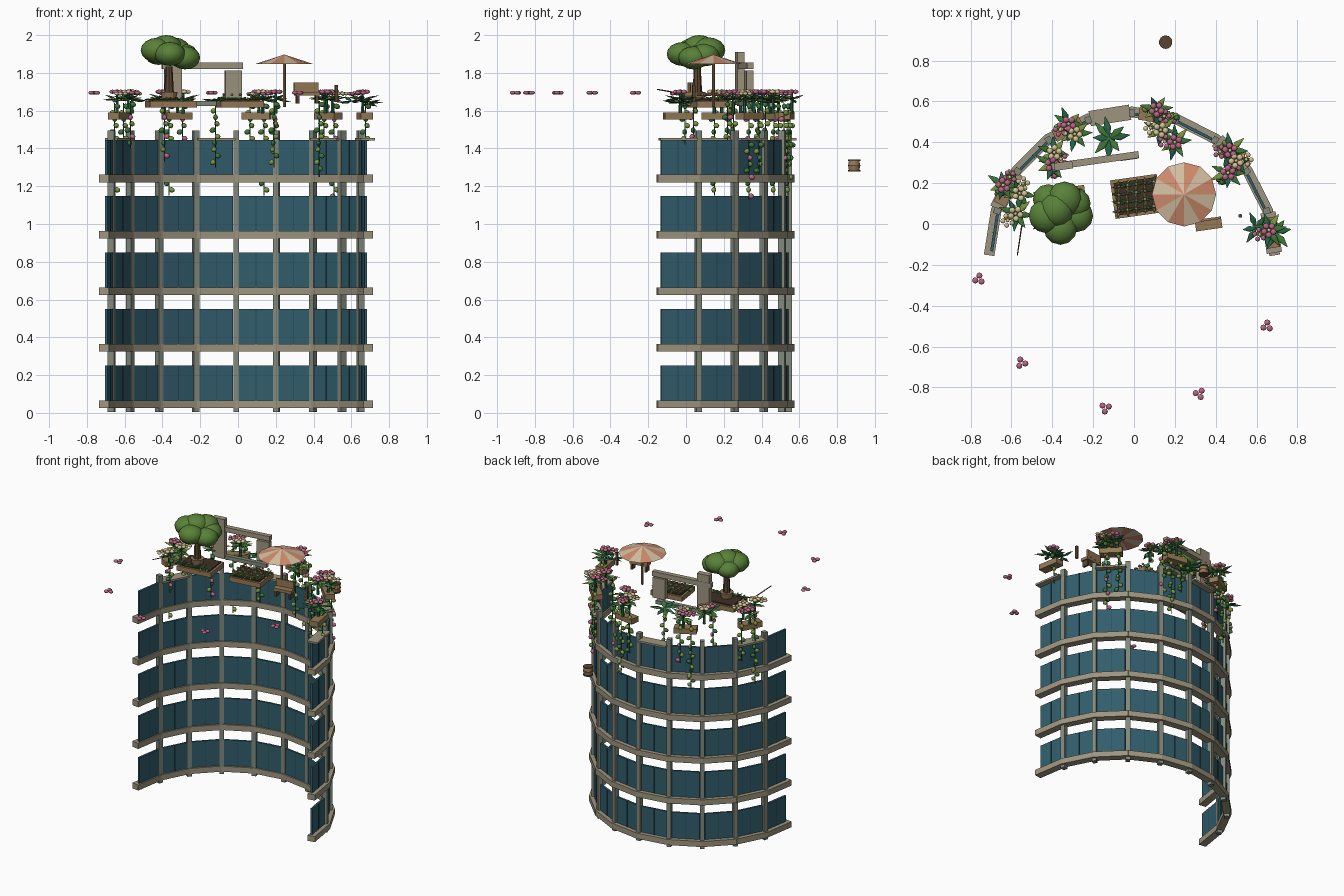
import bpy, bmesh, math, random
from mathutils import Matrix, Vector, Euler

if "Cube" in bpy.data.objects:
    bpy.data.objects.remove(bpy.data.objects["Cube"])
random.seed(4)
CX, CY, R = -0.01, -0.15, 0.69
parts = {}

COL = dict(stone=(.34, .30, .21, 1), metal=(.22, .25, .20, 1), glass=(.03, .11, .15, 1), frame=(.02, .06, .08, 1),
           wood=(.30, .19, .09, 1), dark=(.10, .06, .03, 1), leaf=(.05, .18, .04, 1), lime=(.20, .32, .05, 1),
           deep=(.02, .13, .06, 1), pink=(.50, .13, .24, 1), cream=(.68, .55, .30, 1), coral=(.62, .26, .15, 1),
           tan=(.66, .52, .36, 1), canopy=(.10, .22, .04, 1), soil=(.05, .03, .02, 1))
MAT = {}
for k, c in COL.items():
    MAT[k] = bpy.data.materials.new(k)
    MAT[k].diffuse_color = c


def bm_of(name, mat):
    return parts.setdefault(name, (bmesh.new(), mat))[0]


def xf(loc, rot=(0, 0, 0), scl=(1, 1, 1)):
    return Matrix.LocRotScale(Vector(loc), Euler(rot), Vector(scl))


def box(name, mat, loc, size, rz=0, rx=0):
    bmesh.ops.create_cube(bm_of(name, mat), size=1, matrix=xf(loc, (rx, 0, rz), size))


def ball(name, mat, loc, size, rot=(0, 0, 0), u=8, v=5):
    bmesh.ops.create_uvsphere(bm_of(name, mat), u_segments=u, v_segments=v, radius=1, matrix=xf(loc, rot, size))


def cone(name, mat, loc, r1, r2, h, n=12, rot=(0, 0, 0)):
    bmesh.ops.create_cone(bm_of(name, mat), cap_ends=True, segments=n, radius1=r1, radius2=r2, depth=h,
                          matrix=xf(loc, rot))


def polar(deg, r=R):
    a = math.radians(deg)
    return CX + r * math.cos(a), CY + r * math.sin(a)


def bay(name, mat, deg, z0, z1, length, depth, r=R, off=0):
    x, y = polar(deg, r)
    a = math.radians(deg)
    x, y = x - off * math.sin(a), y + off * math.cos(a)
    box(name, mat, (x, y, (z0 + z1) / 2), (length, depth, z1 - z0), a - math.pi / 2)


# curved facade: ten bays, five storeys, nine columns
for i in range(10):
    deg = 9 + 18 * i
    for f in range(5):
        z = .025 + .299 * f
        bay("floor_bands", "stone", deg, z, z + .04, .225, .052)
        bay("window_glass", "glass", deg, z + .04, z + .225, .182, .014, .681)
        bay("window_mullions", "frame", deg, z + .04, z + .225, .004, .02, .681)
for i in range(9):
    bay("columns", "metal", 18 + 18 * i, 0.005, 1.495, .03, .034, .693)

# thin sills and planter boxes on alternate bays
for deg in (153, 99, 45, 9):
    bay("roof_sills", "stone", deg, 1.442, 1.455, .2, .075)
PLANT = (153, 117, 81, 45, 9)
for deg in PLANT:
    bay("ledge_planters", "wood", deg, 1.552, 1.59, .15, .065)


def leaf(x, y, z, ang, ln, w, tilt, mat):
    # leaf pointing outward from its root
    d = Vector((math.cos(ang) * math.cos(tilt), math.sin(ang) * math.cos(tilt), math.sin(tilt))) * ln / 2
    bmesh.ops.create_cone(bm_of("leaves_" + mat, mat), cap_ends=False, segments=6, radius1=1, radius2=.1, depth=1,
                          matrix=xf((x + d.x * 1.5, y + d.y * 1.5, z + d.z * 1.5), (0, math.pi / 2 - tilt, ang),
                                    (.006, w / 2, ln / 2)))
    bmesh.ops.create_cone(bm_of("leaves_" + mat, mat), cap_ends=False, segments=6, radius1=.1, radius2=1, depth=1,
                          matrix=xf((x + d.x * .5, y + d.y * .5, z + d.z * .5), (0, math.pi / 2 - tilt, ang),
                                    (.006, w / 2, ln / 2)))


def blossom(x, y, z, mat, s=.016):
    for k in range(5):
        a = k * 1.2566 + x * 9
        ball("blossoms_" + mat, mat, (x + .024 * math.cos(a), y + .024 * math.sin(a), z), (s, s, s * .7))
    ball("blossoms_cream", "cream", (x, y, z + .005), (.01, .01, .009), u=6, v=4)


def rosette(x, y, z, n=8, ln=.1, mats=("leaf", "lime", "deep")):
    for k in range(n):
        leaf(x, y, z, k * 2 * math.pi / n + random.uniform(-.2, .2), ln * random.uniform(.8, 1.1), ln * .38,
             random.uniform(-.25, .35), mats[k % len(mats)])


# flowering shrubs along the roof edge
for x, y, m in [(-.32, .49, "pink"), (-.29, .44, "cream"), (-.40, .29, "pink"), (-.39, .35, "cream"),
                (-.64, .19, "pink"), (-.56, .15, "cream"), (-.58, .05, "cream"), (.11, .56, "pink"),
                (.13, .46, "cream"), (.20, .40, "pink"), (.47, .36, "pink"), (.46, .25, "pink"),
                (.50, .31, "cream"), (.66, -.03, "pink")]:
    rosette(x, y, 1.66, 7, .085)
    blossom(x, y, 1.70, m)
    b = random.uniform(0, 6)
    blossom(x + .05 * math.cos(b), y + .05 * math.sin(b), 1.69, m, .013)
    cone("shrub_stems", "deep", (x, y, 1.64), .01, .006, .11, 6)
rosette(-.12, .42, 1.65, 8, .10, ("deep", "leaf"))
rosette(.60, -.02, 1.65, 6, .08, ("deep",))
rosette(.69, -.04, 1.64, 6, .09, ("deep", "leaf"))


# trailing vines
def vine(x, y, z0, z1, flowers=False):
    n = int((z0 - z1) / .034)
    cone("vine_stems", "deep", (x, y, (z0 + z1) / 2), .003, .003, z0 - z1, 5)
    for k in range(n):
        a = k * 2.4
        p = (x + .014 * math.cos(a), y + .014 * math.sin(a), z0 - .034 * (k + .5))
        m = "pink" if flowers and k % 3 == 2 else ("leaf", "lime")[k % 2]
        ball("vine_leaves_" + m, m, p, (.017, .013, .014), (0, .4, a), 8, 5)


for deg, r, z1, fl in [(155, .71, 1.15, 0), (147, .71, 1.33, 0), (120, .71, 1.15, 0), (114, .70, 1.33, 1),
                       (84, .705, 1.33, 0), (78, .705, 1.15, 0), (73, .70, 1.28, 1), (49, .71, 1.25, 0),
                       (43, .71, 1.13, 1), (12, .70, 1.42, 0)]:
    vine(*polar(deg, r), 1.64, z1, fl)
for x, y, z1 in [(-.39, .25, 1.33), (-.12, .42, 1.30), (.19, .38, 1.30), (.43, .22, 1.25), (-.57, .04, 1.40)]:
    vine(x, y, 1.65, z1, x < -.3)

# garden beds
T = .14
box("tree_bed", "wood", (-.355, .08, 1.634), (.25, .19, .034), T)
box("flower_bed", "wood", (.01, .135, 1.634), (.23, .19, .034), T)
box("bed_soil", "soil", (.01, .135, 1.655), (.20, .16, .01), T)
box("bed_soil", "soil", (-.355, .08, 1.655), (.22, .16, .01), T)
for i in range(5):
    for j in range(4):
        x, y = -.075 + .043 * i, .075 + .04 * j + .006 * i - .012
        rosette(x, y, 1.66, 4, .035, ("leaf", "lime"))
        m = ("pink", "cream", "coral")[(i + j) % 3]
        ball("bed_flowers_" + m, m, (x, y, 1.685), (.009, .009, .008), u=6, v=4)
for k in range(5):
    rosette(-.46 + .05 * k, .0 + .007 * k, 1.66, 5, .045)

# tree
cone("tree_pot", "wood", (-.365, .06, 1.675), .035, .045, .05)
cone("tree_trunk", "dark", (-.365, .06, 1.76), .026, .018, .15, 8)
for x, y, z, s in [(-.43, .04, 1.92, .085), (-.34, .12, 1.92, .088), (-.28, .04, 1.88, .08), (-.36, -.02, 1.90, .082),
                   (-.38, .07, 1.935, .085), (-.42, .12, 1.90, .075), (-.29, .10, 1.895, .078)]:
    ball("tree_canopy", "canopy", (x, y, z), (s, s, s * .77), u=12, v=8)

# garden gate: two posts and beams
box("gate_beam", "stone", (-.19, .31, 1.838), (.43, .034, .034), T)
box("gate_tall_post", "stone", (-.345, .285, 1.77), (.09, .038, .28), T)
box("gate_short_post", "stone", (-.025, .332, 1.74), (.09, .036, .145), T)
box("gate_rail", "metal", (-.18, .31, 1.637), (.36, .03, .026), T)

# striped parasol with table disc
for k in range(12):
    name, m = (("parasol_coral", "coral"), ("parasol_tan", "tan"))[k % 2]
    bm = bm_of(name, m)
    a, b = k * math.pi / 6, (k + 1) * math.pi / 6
    P = [(.245 + .157 * math.cos(t), .145 + .157 * math.sin(t)) for t in (a, b)]
    top = bm.verts.new((.245, .145, 1.897))
    low = bm.verts.new((.245, .145, 1.85))
    v1, v2 = [bm.verts.new((px, py, 1.846)) for px, py in P]
    bm.faces.new((top, v1, v2))
    bm.faces.new((low, v2, v1))
cone("parasol_pole", "wood", (.245, .145, 1.745), .008, .008, .25, 8)

# bench, short post and twig
box("bench_seat", "wood", (.365, 0, 1.69), (.13, .055, .02), T)
box("bench_back", "wood", (.36, .022, 1.725), (.13, .012, .05), T)
for sx in (-.05, .05):
    box("bench_legs", "dark", (.365 + sx, .007 * sx / .05, 1.66), (.014, .045, .045), T)
box("lamp_post", "dark", (.52, .04, 1.69), (.016, .016, .09), T)
cone("twig", "dark", (-.56, -.08, 1.70), .004, .003, .15, 6, (math.radians(80), 0, -.15))

# floating blossoms and small barrel
for x, y in [(-.76, -.27), (-.55, -.68), (-.14, -.9), (.32, -.83), (.65, -.5)]:
    for k in range(3):
        a = math.atan2(y, x) + k * 2.1
        ball("drifting_petals", "pink", (x + .018 * math.cos(a), y + .018 * math.sin(a), 1.695), (.016, .016, .01))
for z, a, b in ((1.295, .027, .032), (1.325, .032, .027)):
    cone("barrel", "wood", (.155, .89, z), a, b, .03, 14)
for z in (1.282, 1.31, 1.338):
    cone("barrel_hoops", "dark", (.155, .89, z), .033, .033, .007, 14)

# turn the collected parts into objects
for name, (bm, mat) in parts.items():
    me = bpy.data.meshes.new(name)
    if any(s in name for s in ("blossoms", "vine_leaves", "canopy", "petals")):
        for f in bm.faces:
            f.smooth = True
    bm.to_mesh(me)
    bm.free()
    me.materials.append(MAT[mat])
    bpy.context.collection.objects.link(bpy.data.objects.new(name, me))

for m in bpy.data.materials:
    if m.users and not m.is_grease_pencil:
        m.use_nodes = True
        m.node_tree.nodes["Principled BSDF"].inputs["Base Color"].default_value = m.diffuse_color
